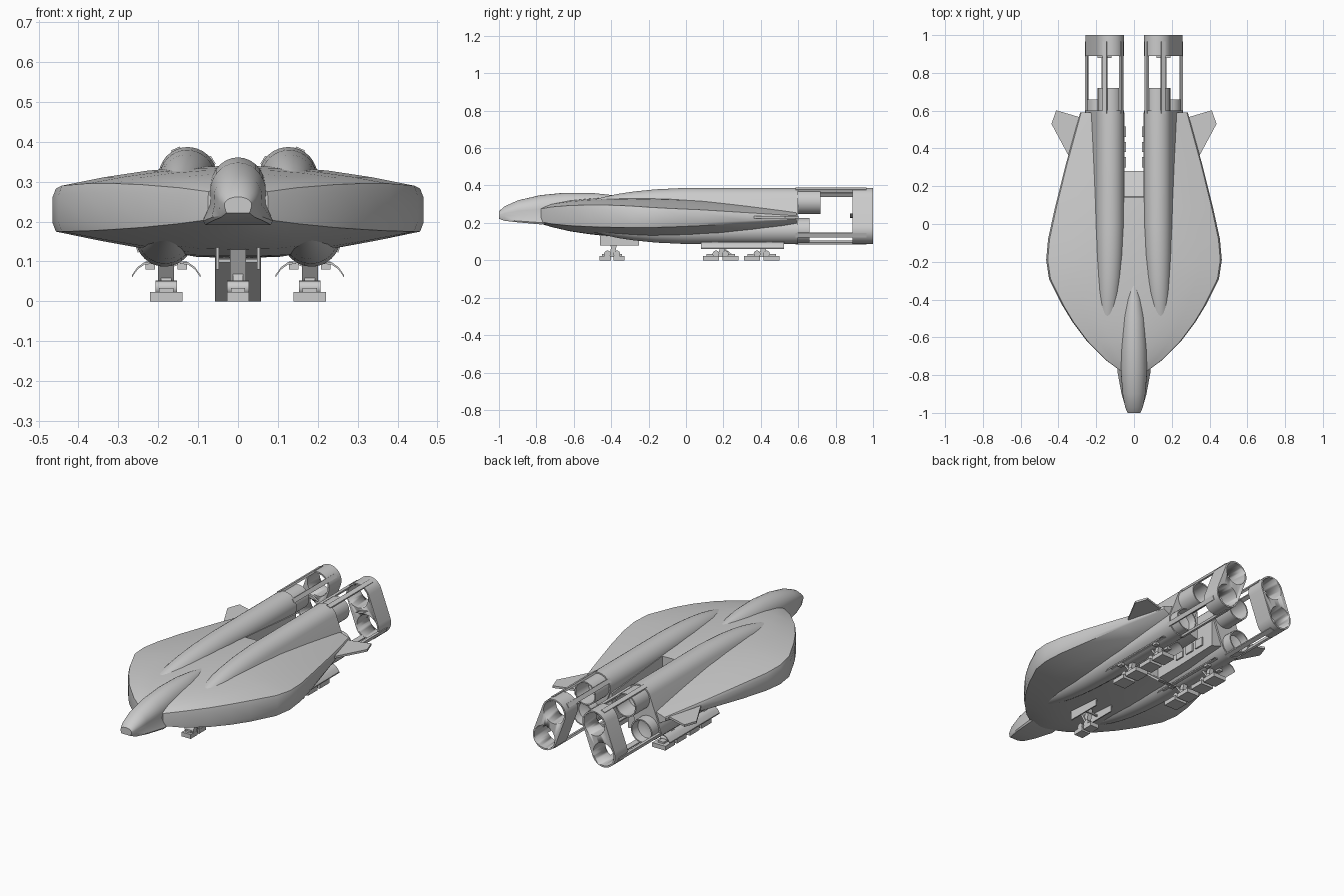
import bpy, bmesh, math
from mathutils import Vector

if "Cube" in bpy.data.objects:
    bpy.data.objects.remove(bpy.data.objects["Cube"])


def finish(name, bm, mirror=False, smooth=True):
    bmesh.ops.recalc_face_normals(bm, faces=bm.faces)
    me = bpy.data.meshes.new(name)
    bm.to_mesh(me)
    bm.free()
    ob = bpy.data.objects.new(name, me)
    bpy.context.collection.objects.link(ob)
    bpy.ops.object.select_all(action='DESELECT')
    ob.select_set(True)
    bpy.context.view_layer.objects.active = ob
    if smooth:
        bpy.ops.object.shade_smooth_by_angle(angle=math.radians(30))
    if mirror:
        ob.modifiers.new("mirror", 'MIRROR').use_axis[0] = True
    return ob


def loft(name, rings, mirror=False, caps=True, closed=False):
    """Skin a list of equal-length closed rings."""
    bm = bmesh.new()
    vs = [[bm.verts.new(p) for p in r] for r in rings]
    n = len(vs[0])
    pairs = list(zip(vs, vs[1:])) + ([(vs[-1], vs[0])] if closed else [])
    for a, b in pairs:
        for i in range(n):
            j = (i + 1) % n
            bm.faces.new((a[i], a[j], b[j], b[i]))
    if caps and not closed:
        bm.faces.new(vs[0])
        bm.faces.new(vs[-1])
    return finish(name, bm, mirror)


def both(half, y):
    """Half section (x, z) running top to bottom -> full ring at y."""
    return [(x, y, z) for x, z in half] + [(-x, y, z) for x, z in half[-2:0:-1]]


def box(name, lo, hi, mirror=False, tilt=None):
    bm = bmesh.new()
    bmesh.ops.create_cube(bm, size=1)
    for v in bm.verts:
        v.co = Vector([(l + h) / 2 + c * (h - l) for l, h, c in zip(lo, hi, v.co)])
    if tilt:
        from mathutils import Matrix
        c = Vector([(l + h) / 2 for l, h in zip(lo, hi)])
        bmesh.ops.rotate(bm, verts=bm.verts, cent=c, matrix=Matrix.Rotation(tilt[0], 3, tilt[1]))
    return finish(name, bm, mirror, False)


def prism(name, pts, axis, a, b, mirror=False):
    """Extrude a 2D outline along an axis from a to b."""
    def p(u, v, t):
        return {'x': (t, u, v), 'y': (u, t, v), 'z': (u, v, t)}[axis]
    return loft(name, [[p(u, v, t) for u, v in pts] for t in (a, b)], mirror)


def circle(c, r, n=32):
    return [(c[0] + r * math.cos(2 * math.pi * i / n), c[1] + r * math.sin(2 * math.pi * i / n))
            for i in range(n)]


def cut(ob, cutter):
    m = ob.modifiers.new("cut", 'BOOLEAN')
    m.operation, m.object, m.solver = 'DIFFERENCE', cutter, 'EXACT'
    bpy.context.view_layer.objects.active = ob
    while ob.modifiers[0] != m:
        bpy.ops.object.modifier_move_up(modifier=m.name)
    bpy.ops.object.modifier_apply(modifier=m.name)
    bpy.data.objects.remove(cutter)


# Main hull: y, half width, edge top, edge bottom, centre top, centre bottom
stations = [(-.775, .075, .275, .205, .285, .195), (-.72, .15, .285, .195, .303, .178),
            (-.62, .25, .293, .185, .32, .155), (-.52, .325, .296, .18, .33, .14),
            (-.43, .38, .296, .177, .335, .13), (-.29, .45, .29, .175, .34, .12),
            (-.19, .465, .283, .175, .34, .113), (-.08, .455, .277, .178, .338, .11),
            (.08, .42, .27, .185, .33, .108), (.32, .36, .255, .2, .31, .108),
            (.59, .285, .238, .215, .285, .115)]
rings = []
for y, w, zt, zb, ct, cb in stations:
    e = (zt - zb) * .2
    half = [(0, ct), (w * .25, zt + .95 * (ct - zt)), (w * .5, zt + .76 * (ct - zt)),
            (w * .75, zt + .42 * (ct - zt)), (w * .982, zt), (w, zt - e), (w, zb + e),
            (w * .982, zb), (w * .75, zb + .36 * (cb - zb)), (w * .5, zb + .7 * (cb - zb)),
            (w * .25, zb + .95 * (cb - zb)), (0, cb)]
    rings.append(both(half, y))
hull = loft("hull", rings)
cut(hull, box("slot_cutter", (-.05, .14, -.5), (.05, .8, .8)))

# Cockpit: y, dome half width, base half width, top, bottom
rings = []
for y, wt, wb, top, bot in [(-1, .034, .03, .262, .222), (-.97, .047, .045, .288, .211),
                            (-.9, .06, .066, .32, .203), (-.78, .07, .088, .348, .192),
                            (-.65, .07, .08, .361, .2), (-.5, .061, .06, .36, .22),
                            (-.4, .045, .05, .349, .25), (-.28, .012, .02, .332, .27)]:
    zm = bot + (top - bot) * .52
    half = [(wt * math.sin(a), zm + (top - zm) * math.cos(a))
            for a in [math.pi / 2 * i / 7 for i in range(8)]]
    half += [(wt * .98, zm - (zm - bot) * .35), (wb, bot + (zm - bot) * .12), (wb * .93, bot), (0, bot)]
    rings.append(both(half, y))
loft("cockpit", rings)

# Twin engine nacelles: capsule section around an upper and a lower engine axis
A, B, R = Vector((.126, .314)), Vector((.184, .16)), .073
mid = (A + B) / 2
base = math.atan2((A - B).y, (A - B).x)


def capsule(r, n=16):
    pts = []
    for c, a0 in ((A, base - math.pi / 2), (B, base + math.pi / 2)):
        pts += [c + r * Vector((math.cos(a0 + math.pi * i / n), math.sin(a0 + math.pi * i / n)))
                for i in range(n + 1)]
    return pts


rings = []
for y, s in [(-.6, .38), (-.5, .57), (-.43, .69), (-.36, .79), (-.28, .87), (-.16, .95), (0, 1), (.6, 1)]:
    rings.append([(q.x, y, q.y) for q in [mid + (p - mid) * s for p in capsule(R)]])
loft("engine_nacelle", rings, True)

# Rear exhaust ring with two openings
ring = prism("exhaust_ring", [tuple(p) for p in capsule(R)], 'y', .89, 1, True)
for c in (A, B):
    cut(ring, prism("bore_cutter", circle(c, .064), 'y', .8, 1.1))
ring.select_set(True)
prism("ring_bridge", [(.118, .225), (.152, .245), (.192, .25), (.158, .23)], 'y', .878, .905, True)

# Open engine tubes with a recessed floor, and supporting struts
for name, c, end in (("upper_engine", A, .72), ("lower_engine", B, .66)):
    prof = [(.066, .55), (.066, end), (.059, end), (.054, .615), (.02, .605), (.002, .605)]
    loft(name, [[(u, y, v) for u, v in circle(c, r)] for r, y in prof], True)
for c, deg in ((A, 66), (A, 147), (B, -20), (B, -112)):
    a = math.radians(deg)
    x, z = c.x + .07 * math.cos(a), c.y + .07 * math.sin(a)
    box("engine_strut", (x - .006, .585, z - .012), (x + .006, .965, z + .012), True, (-a, 'Y'))

# Tail fins and rear ramp
prism("tail_fin", [(.27, .56), (.335, .34), (.437, .53), (.412, .602)], 'z', .224, .236, True)
prism("rear_ramp", [(.13, .115), (.145, .115), (.28, .004), (.28, 0), (.265, 0)], 'x', -.058, .058)
# Inner wall panels along the slot
for y in (.3, .38, .46):
    box("slot_panel", (.042, y, .15), (.06, y + .055, .2), True)


# Landing gear: skid pads, rocker, axle and leg
def gear(name, x, y, length, width, top, mirror):
    h = length / 2
    for s in (-1, 1):
        c = y + s * h * .55
        box(name + "_pad", (x - width, c - h * .45, 0), (x + width, c + h * .45, .024), mirror)
    box(name + "_rocker", (x - .018, y - h * .8, .018), (x + .018, y + h * .8, .034), mirror)
    for s in (-1, 1):
        prism(name + "_axle", circle((y + s * .025, .034), .018, 16), 'x', x - .027, x + .027, mirror)
    prism(name + "_leg", [(y - .014, .03), (y + .014, .03), (y + .04, top), (y + .012, top)],
          'x', x - .013, x + .013, mirror)
    prism(name + "_piston", [(y + .012, .035), (y + .024, .035), (y - .035, top), (y - .047, top)],
          'x', x - .02, x + .02, mirror)


for y in (.185, .405):
    gear("main_gear", .18, y, .19, .041, .115, True)
gear("nose_gear", 0, -.395, .135, .028, .15, False)

# Main gear bay doors, curved and splayed outward
for s in (-1, 1):
    outer = [(.18 + s * u, v) for u, v in [(.035, .1), (.055, .098), (.072, .086), (.086, .066)]]
    inner = [(u, v - .006) for u, v in reversed(outer)]
    prism("main_gear_door", outer + inner, 'y', .08, .525, True)
    box("door_hinge", (.18 + s * .04 - .012, .14, .08), (.18 + s * .04 + .012, .17, .1), True)
    box("door_hinge", (.18 + s * .04 - .012, .43, .08), (.18 + s * .04 + .012, .46, .1), True)

# Nose gear doors
prism("nose_gear_door", [(-.46, .08), (-.25, .08), (-.25, .125), (-.46, .145)], 'x', .048, .055, True)
box("nose_gear_crossbar", (-.05, -.37, .098), (.05, -.36, .106))
